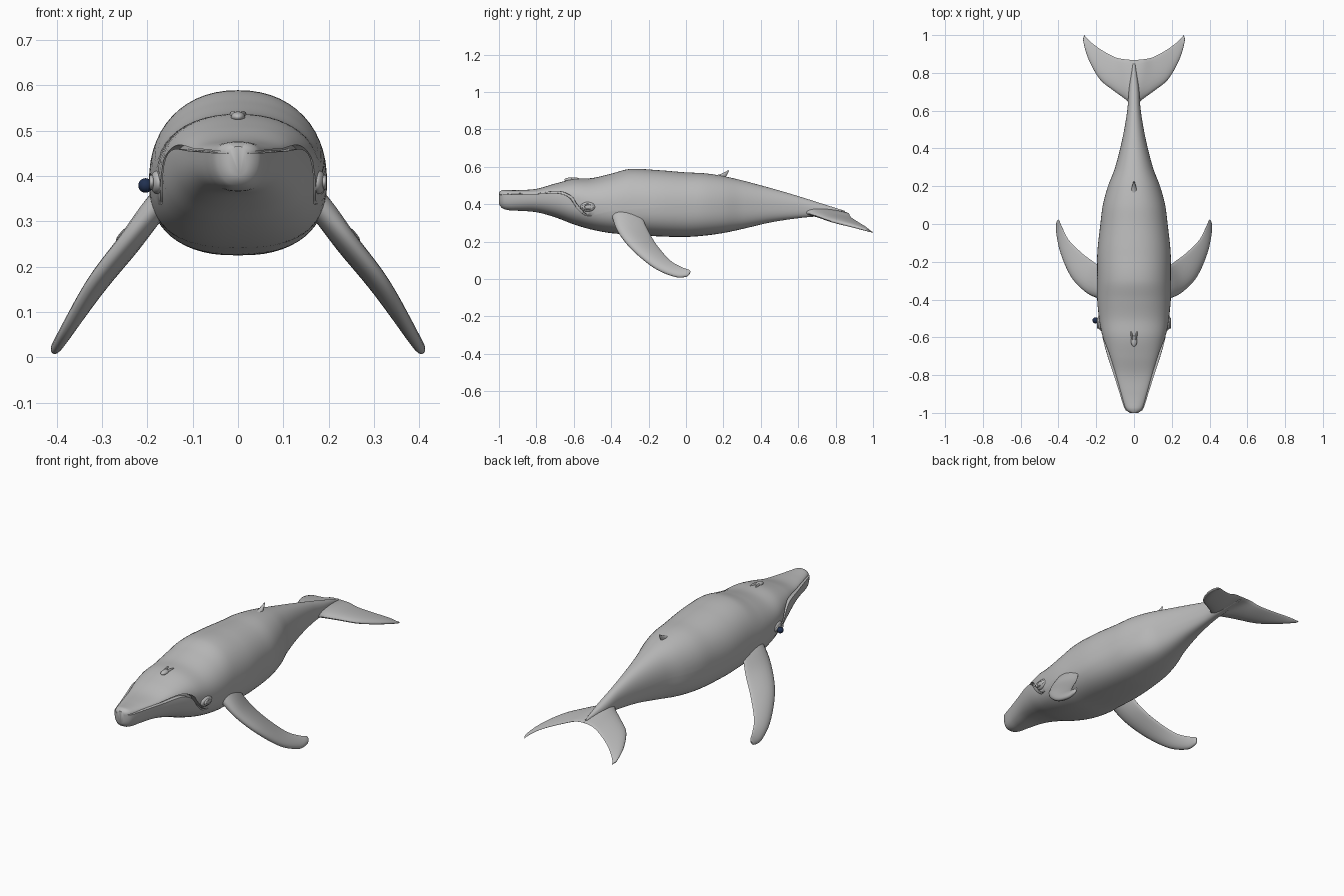
import bpy, bmesh, math
from mathutils import Vector

if "Cube" in bpy.data.objects:
    bpy.data.objects.remove(bpy.data.objects["Cube"])


def material(name, rgb):
    m = bpy.data.materials.new(name)
    m.use_nodes = True
    m.diffuse_color = (*rgb, 1)
    m.node_tree.nodes["Principled BSDF"].inputs["Base Color"].default_value = (*rgb, 1)
    return m


grey = material("skin grey", (0.5, 0.5, 0.5))
navy = material("eye navy", (0.015, 0.03, 0.08))


def spline(table, x):
    """Smooth curve through rows of (key, values...)."""
    n = len(table)
    x = min(max(x, table[0][0]), table[-1][0])
    i = max(k for k in range(n - 1) if table[k][0] <= x)

    def slope(k, c):
        a, b = table[max(k - 1, 0)], table[min(k + 1, n - 1)]
        return (b[c] - a[c]) / (b[0] - a[0])

    p, q = table[i], table[i + 1]
    d = q[0] - p[0]
    s = (x - p[0]) / d
    r = 1 - s
    return [p[c] * (1 + 2 * s) * r * r + q[c] * (3 - 2 * s) * s * s
            + d * s * r * (r * slope(i, c) - s * slope(i + 1, c))
            for c in range(1, len(p))]


def fade(a, b, x):
    s = min(max((x - a) / (b - a), 0), 1)
    return s * s * (3 - 2 * s)


def loft(name, rings, mat):
    """Skin a list of closed rings and cap both ends."""
    bm = bmesh.new()
    loops = [[bm.verts.new(p) for p in ring] for ring in rings]
    for a, b in zip(loops, loops[1:]):
        for k in range(len(a)):
            j = (k + 1) % len(a)
            bm.faces.new((a[k], a[j], b[j], b[k]))
    bm.faces.new(loops[0])
    bm.faces.new(loops[-1])
    bmesh.ops.recalc_face_normals(bm, faces=bm.faces)
    mesh = bpy.data.meshes.new(name)
    bm.to_mesh(mesh)
    bm.free()
    obj = bpy.data.objects.new(name, mesh)
    bpy.context.collection.objects.link(obj)
    finish(obj, name, mat)


def finish(obj, name, mat):
    obj.name = name
    obj.data.materials.append(mat)
    bpy.ops.object.select_all(action="DESELECT")
    obj.select_set(True)
    bpy.context.view_layer.objects.active = obj
    bpy.ops.object.shade_smooth_by_angle(angle=math.radians(50))


# Body: position, top, bottom, widest height, half width
BODY = [
    (-1.0, .465, .40, .45, .022), (-.985, .475, .38, .45, .045),
    (-.95, .475, .368, .452, .06), (-.9, .475, .365, .455, .075),
    (-.8, .482, .357, .455, .107), (-.7, .51, .33, .45, .14),
    (-.6, .534, .292, .425, .167), (-.5, .54, .263, .40, .185),
    (-.4, .563, .245, .39, .195), (-.3, .588, .238, .39, .196),
    (-.15, .582, .228, .39, .194), (0, .57, .225, .39, .178),
    (.1, .565, .232, .39, .165), (.2, .55, .246, .39, .138),
    (.3, .527, .267, .395, .10), (.45, .487, .302, .39, .062),
    (.6, .443, .325, .385, .036), (.72, .405, .336, .37, .026),
    (.85, .364, .345, .355, .006)]
MOUTH = [(-1.0, .45), (-.8, .455), (-.7, .459), (-.65, .45),
         (-.615, .425), (-.585, .38), (-.53, .338), (-.4, .36), (0, .39)]
LOW, HIGH = 0.78, 0.92


def body_ring(y):
    top, bottom, mid, width = spline(BODY, y)
    line = spline(MOUTH, y)[0] if y < 0 else mid
    dz = line - mid
    reach, power = (top - mid, HIGH) if dz > 0 else (mid - bottom, LOW)
    part = min(abs(dz) / reach, 0.9) ** (1 / power)
    t_mouth = math.copysign(math.asin(part), dz)
    lips = 1 - fade(-.58, -.5, y)
    beak = 0.1 * (1 - fade(-.8, -.55, y))
    half = math.pi / 2

    def point(t, inset):
        c, s = max(math.cos(t), 0), math.sin(t)
        if s < 0:
            return (width * c ** LOW * (1 - inset), y, mid - (mid - bottom) * (-s) ** LOW)
        return (width * c ** HIGH * (1 - inset), y, mid + (top - mid) * s ** HIGH)

    rows = 14
    t_upper = t_mouth + 0.03 + 0.12 * lips
    side = [point(-half + (t_mouth + half) * k / rows, 0) for k in range(rows + 1)]
    side += [point(t_mouth + 0.01, 0.16 * lips), point(t_upper - 0.01, 0.16 * lips)]
    side += [point(t_upper + (half - t_upper) * k / rows, beak) for k in range(rows + 1)]
    return side + [(-x, yy, z) for x, yy, z in side[-2:0:-1]]


STEPS = 130
loft("body", [body_ring(-1 + 1.85 * k / STEPS) for k in range(STEPS + 1)], grey)


# Fins: each station is a leading point, a trailing point and a thickness
def fin(name, stations, sign=1, steps=36, count=20):
    table = [(i, *lead, *trail, thick) for i, (lead, trail, thick) in enumerate(stations)]
    last = len(stations) - 1

    def middle(u):
        v = spline(table, u)
        return (Vector(v[:3]) + Vector(v[3:6])) / 2

    rings = []
    for k in range(steps + 1):
        u = last * k / steps
        v = spline(table, u)
        lead, trail = Vector(v[:3]), Vector(v[3:6])
        span = middle(min(u + .1, last)) - middle(max(u - .1, 0))
        normal = span.cross(trail - lead).normalized()
        ring = []
        for j in range(count):
            a = math.tau * j / count
            c = (1 - math.cos(a)) / 2
            p = lead.lerp(trail, c) + normal * (v[6] * .6 * math.sin(a) * (1.15 - .7 * c))
            ring.append((p.x * sign, p.y, p.z))
        rings.append(ring)
    loft(name, rings, grey)


FLIPPER = [
    ((.13, -.41, .37), (.13, -.24, .385), .06),
    ((.185, -.395, .33), (.17, -.235, .335), .055),
    ((.25, -.365, .255), (.215, -.20, .255), .046),
    ((.325, -.29, .16), (.275, -.155, .18), .04),
    ((.38, -.17, .06), (.345, -.085, .10), .032),
    ((.405, -.06, .012), (.38, -.02, .062), .024),
    ((.407, .0, .012), (.395, .015, .05), .016),
    ((.405, .018, .025), (.40, .024, .04), .006)]
FLUKE = [
    ((0, .59, .37), (0, .868, .352), .04),
    ((.035, .65, .352), (.05, .872, .348), .036),
    ((.10, .70, .336), (.10, .883, .33), .03),
    ((.18, .765, .313), (.17, .92, .305), .025),
    ((.24, .87, .285), (.225, .96, .28), .018),
    ((.268, .965, .26), (.256, .99, .256), .01),
    ((.264, .996, .25), (.26, 1.0, .25), .004)]
for label, sign in (("left", 1), ("right", -1)):
    fin(label + "_flipper", FLIPPER, sign)
    fin(label + "_fluke", FLUKE, sign)
fin("dorsal_fin", [((0, .10, .545), (0, .225, .515), .04),
                   ((0, .175, .558), (0, .213, .54), .025),
                   ((0, .205, .57), (0, .22, .558), .014),
                   ((0, .226, .583), (0, .23, .578), .004)], steps=16)


# Rounded details
def ball(name, place, size, mat, turn=0):
    bpy.ops.mesh.primitive_uv_sphere_add(segments=24, ring_count=14, radius=1,
                                         location=place, rotation=(0, 0, turn))
    obj = bpy.context.object
    obj.scale = size
    finish(obj, name, mat)


def eyelid(name, sign):
    bpy.ops.mesh.primitive_torus_add(major_radius=.016, minor_radius=.005,
                                     major_segments=24, minor_segments=10,
                                     location=(sign * .19, -.525, .386),
                                     rotation=(0, sign * math.radians(90), 0))
    bpy.context.object.scale = (.8, 1.5, 1)
    finish(bpy.context.object, name, grey)


for label, sign in (("left", 1), ("right", -1)):
    ball(label + "_eye_socket", (sign * .178, -.525, .386), (.016, .04, .026), grey, sign * -.12)
    eyelid(label + "_eyelid", sign)
    ball(label + "_blowhole_ridge", (sign * .011, -.595, .532), (.006, .03, .011), grey, sign * -.2)
ball("blowhole_crest", (0, -.62, .53), (.016, .03, .012), grey)
ball("right_eye", (-.204, -.51, .379), (.016, .016, .016), navy)
